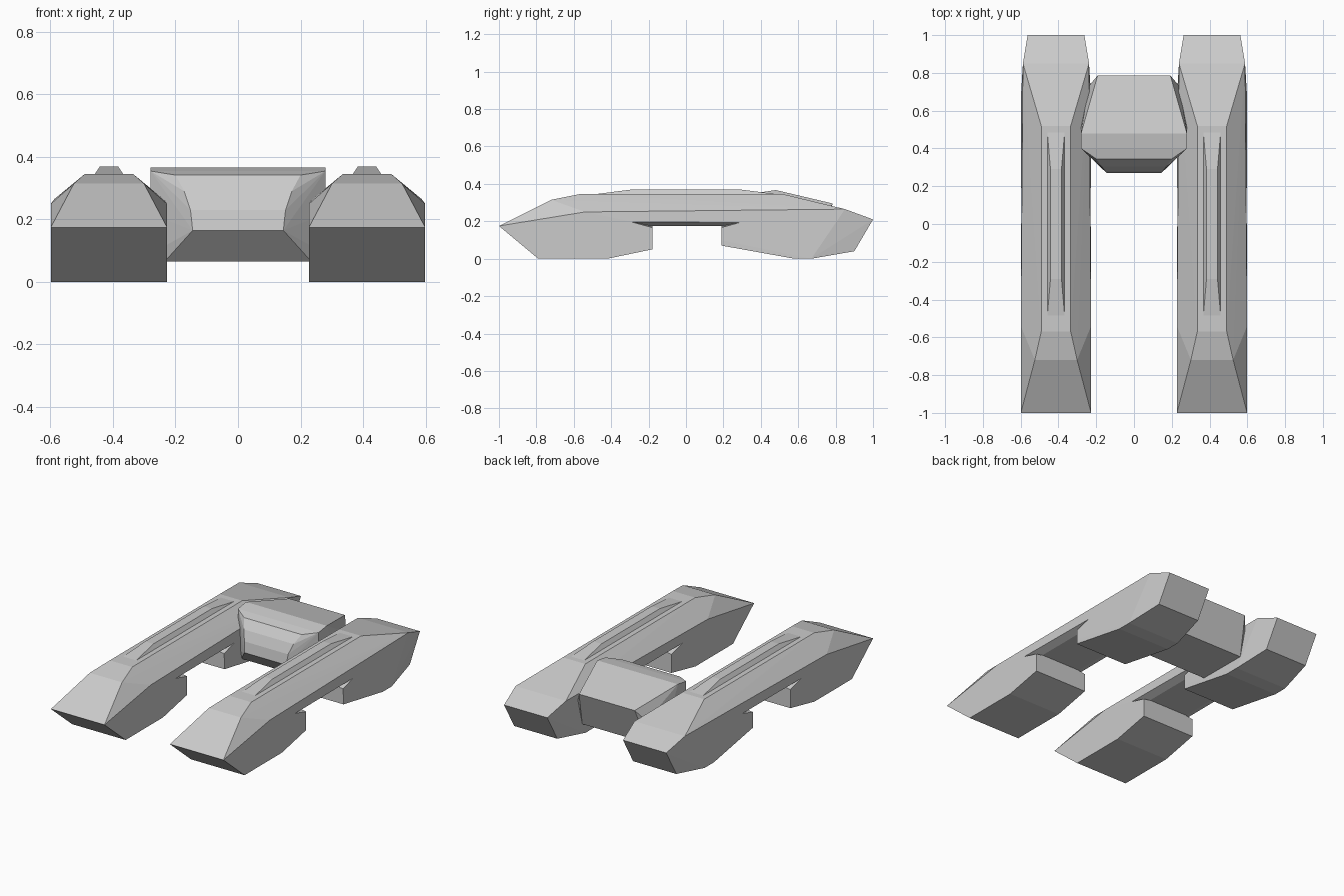
import bpy, bmesh

if "Cube" in bpy.data.objects:
    bpy.data.objects.remove(bpy.data.objects["Cube"])

CX = 0.413  # pontoon centre line


def hull(name, points):
    """Convex solid around a few points."""
    me = bpy.data.meshes.new(name)
    bm = bmesh.new()
    for p in points:
        bm.verts.new(p)
    res = bmesh.ops.convex_hull(bm, input=bm.verts)
    loose = [v for v in bm.verts if not v.link_faces]
    bmesh.ops.delete(bm, geom=loose, context='VERTS')
    bmesh.ops.dissolve_limit(bm, angle_limit=0.01, verts=bm.verts, edges=bm.edges)
    bmesh.ops.recalc_face_normals(bm, faces=bm.faces)
    bm.to_mesh(me)
    bm.free()
    ob = bpy.data.objects.new(name, me)
    bpy.context.collection.objects.link(ob)
    return ob


def paired(stations, cx=0.0):
    """(y, z, half width) stations to left/right points."""
    return [(cx + s * h, y, z) for y, z, h in stations for s in (-1, 1)]


def prism(name, profile, x0, x1):
    """Side profile (y, z) extruded along x."""
    me = bpy.data.meshes.new(name)
    bm = bmesh.new()
    face = bm.faces.new([bm.verts.new((x0, y, z)) for y, z in profile])
    ext = bmesh.ops.extrude_face_region(bm, geom=[face])
    new = [v for v in ext['geom'] if isinstance(v, bmesh.types.BMVert)]
    bmesh.ops.translate(bm, verts=new, vec=(x1 - x0, 0, 0))
    bmesh.ops.recalc_face_normals(bm, faces=bm.faces)
    bm.to_mesh(me)
    bm.free()
    ob = bpy.data.objects.new(name, me)
    bpy.context.collection.objects.link(ob)
    return ob


def cut(ob, cutter):
    mod = ob.modifiers.new("cut", 'BOOLEAN')
    mod.operation = 'DIFFERENCE'
    mod.solver = 'EXACT'
    mod.object = cutter
    cutter.hide_render = True
    cutter.hide_set(True)


def mirrored(ob, axis_object):
    mod = ob.modifiers.new("mirror", 'MIRROR')
    mod.mirror_object = axis_object


# Helper marking the centre plane
centre = bpy.data.objects.new("centre_plane", None)
bpy.context.collection.objects.link(centre)
centre.hide_render = True

# Pontoon: faceted bar with sloped nose and tail
W = 0.186
pontoon = hull("pontoon", paired([
    (-1, 0.175, W), (-0.79, 0, W), (0.67, 0, W),        # nose and keel
    (-0.54, 0.25, W), (0.85, 0.265, 0.175),             # shoulders
    (-0.72, 0.315, 0.112), (-0.57, 0.345, 0.078), (0.52, 0.345, 0.078),
    (0.9, 0.04, 0.15), (1, 0.21, 0.15)], CX))           # tail

# Recess under the pontoon, leaving a front and back foot
cut(pontoon, prism("recess_cutter", [
    (-0.42, 0), (-0.18, 0.05), (-0.18, 0.175), (0.19, 0.175),
    (0.19, 0.07), (0.58, 0), (0.58, -0.1), (-0.42, -0.1)], 0.1, 0.75))

# Chamfers along both sides of the recess roof
for s, side in ((-1, "inner"), (1, "outer")):
    pts = []
    for y_top, y_low in ((-0.29, -0.18), (0.30, 0.19)):
        pts += [(CX + s * W, y_top, 0.196), (CX + s * (W - 0.05), y_low, 0.174),
                (CX + s * (W + 0.01), y_low, 0.165),
                (CX + s * (W + 0.01), y_top, 0.2)]
    cut(pontoon, hull(side + "_chamfer_cutter", pts))
mirrored(pontoon, centre)

# Raised ridge on top of each pontoon
ridge = hull("pontoon_ridge", paired([
    (-0.5, 0.343, 0.047), (0.5, 0.343, 0.047),
    (-0.29, 0.37, 0.029), (0.29, 0.37, 0.029)], CX))
mirrored(ridge, centre)

# Cockpit block joining the pontoons
hull("cockpit", paired([
    (0.48, 0.367, 0.28), (0.40, 0.355, 0.28), (0.345, 0.342, 0.20),
    (0.305, 0.29, 0.172), (0.28, 0.23, 0.152), (0.27, 0.165, 0.145),
    (0.40, 0.22, 0.28), (0.36, 0.115, 0.235), (0.37, 0.065, 0.235),
    (0.70, 0.065, 0.23), (0.785, 0.295, 0.193), (0.73, 0.22, 0.24),
    (0.55, 0.22, 0.28)]))
